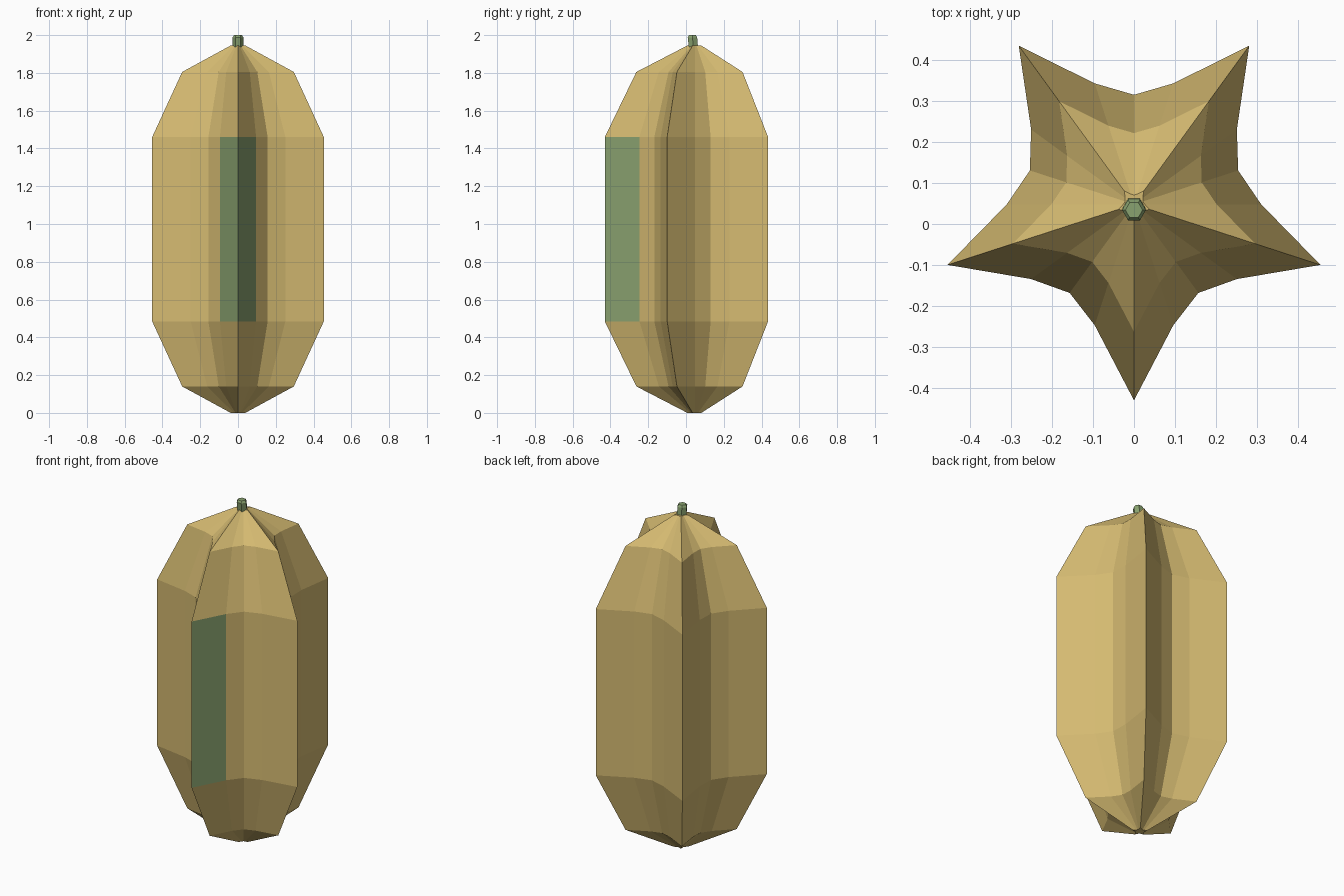
import bpy, bmesh
from math import sin, cos, pi

cube = bpy.data.objects.get("Cube")
if cube:
    bpy.data.objects.remove(cube, do_unlink=True)


def material(name, rgb):
    m = bpy.data.materials.new(name)
    m.use_nodes = True
    m.diffuse_color = (*rgb, 1)
    m.node_tree.nodes["Principled BSDF"].inputs["Base Color"].default_value = (*rgb, 1)
    return m


yellow = material("ripe yellow", (0.66, 0.49, 0.165))
green = material("unripe green", (0.25, 0.36, 0.16))


def loft(name, rings, mats):
    """Skin a stack of point rings and close both ends with a fan."""
    bm = bmesh.new()
    loops = [[bm.verts.new(p) for p in ring] for ring in rings]
    n = len(loops[0])
    for a, b in zip(loops, loops[1:]):
        for i in range(n):
            j = (i + 1) % n
            bm.faces.new((a[i], a[j], b[j], b[i]))
    for ring in (loops[0], loops[-1]):
        centre = bm.verts.new(sum((v.co for v in ring), ring[0].co * 0) / n)
        for i in range(n):
            bm.faces.new((ring[i], ring[(i + 1) % n], centre))
    bmesh.ops.recalc_face_normals(bm, faces=bm.faces)
    mesh = bpy.data.meshes.new(name)
    bm.to_mesh(mesh)
    bm.free()
    for m in mats:
        mesh.materials.append(m)
    obj = bpy.data.objects.new(name, mesh)
    bpy.context.collection.objects.link(obj)
    return obj


def ring(radii, count, scale, z, cy, start):
    pts = []
    for i in range(count):
        a = start + 2 * pi * i / count
        r = radii[i % len(radii)] * scale
        pts.append((r * cos(a), cy + r * sin(a), z))
    return pts


# Five-ribbed fruit: ridge, flank, valley, flank around each rib
CY = 0.048
star = (0.478, 0.31, 0.267, 0.31)
levels = [(0.0, 0.085), (0.14, 0.65), (0.485, 1.0),
          (1.46, 1.0), (1.805, 0.65), (1.945, 0.085)]
fruit = loft("fruit_body",
             [ring(star, 20, s, z, CY, -pi / 2) for z, s in levels],
             [yellow, green])

# Green panels on both sides of the front ridge
for f in fruit.data.polygons:
    if f.center.y < -0.3 and 0.6 < f.center.z < 1.3:
        f.material_index = 1

# Six-sided stem with a chamfered top
stem_levels = [(1.91, 0.027, 0.042), (1.988, 0.029, 0.034), (2.0, 0.021, 0.034)]
loft("stem", [ring((1,), 6, r, z, cy, 0) for z, r, cy in stem_levels], [green])
